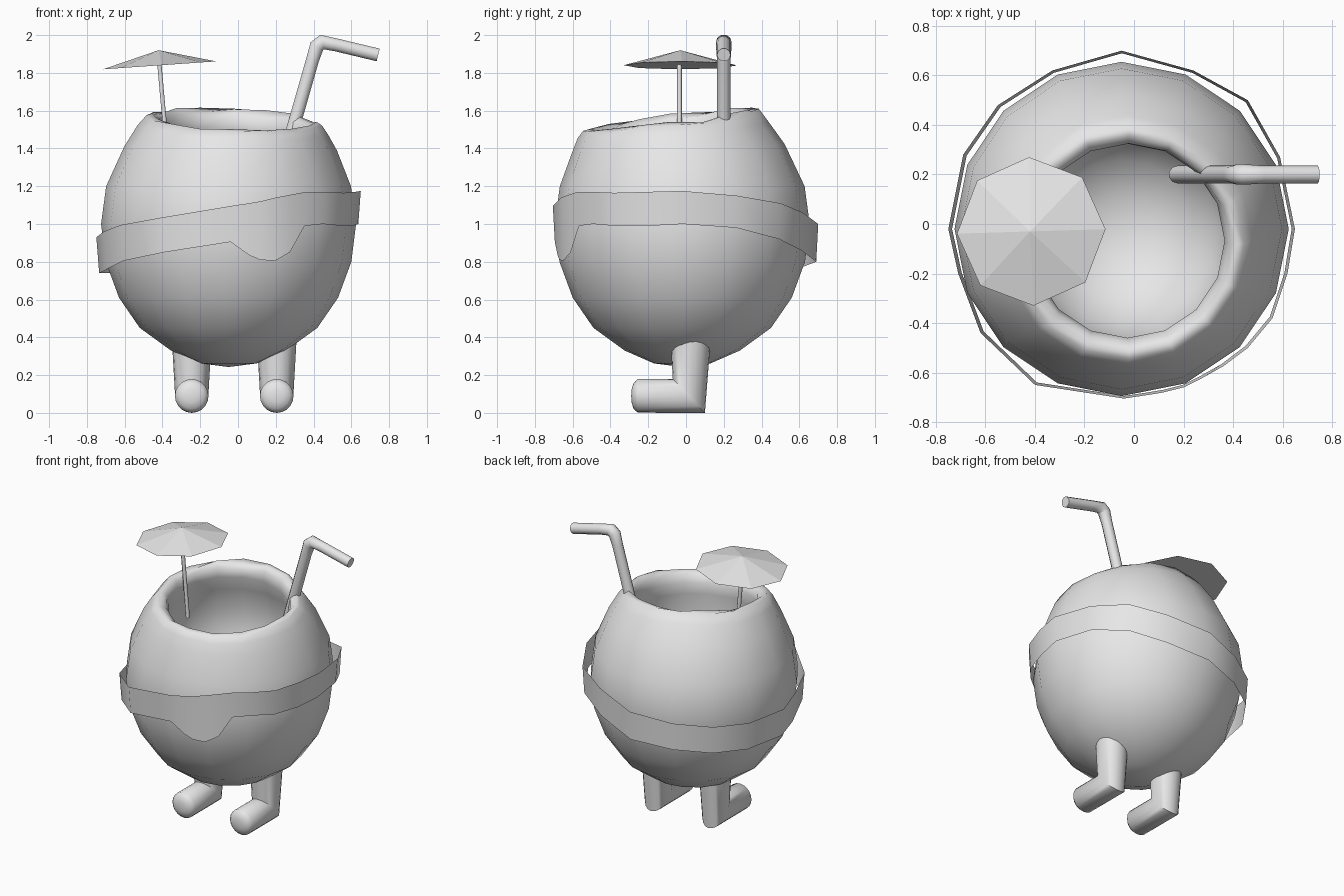
import bpy
import bmesh
import math
import random
from mathutils import Vector

if "Cube" in bpy.data.objects:
    bpy.data.objects.remove(bpy.data.objects["Cube"])
random.seed(4)

GREY = (0.8, 0.8, 0.8, 1.0)
mat = bpy.data.materials.new("light grey")
mat.use_nodes = True
mat.diffuse_color = GREY
mat.node_tree.nodes["Principled BSDF"].inputs["Base Color"].default_value = GREY


def finish(name, bm, smooth_angle=50, fix_normals=True):
    """Turn a bmesh into a named, coloured object."""
    if fix_normals:
        bmesh.ops.recalc_face_normals(bm, faces=bm.faces[:])
    me = bpy.data.meshes.new(name)
    bm.to_mesh(me)
    bm.free()
    me.materials.append(mat)
    ob = bpy.data.objects.new(name, me)
    bpy.context.scene.collection.objects.link(ob)
    if smooth_angle:
        bpy.ops.object.select_all(action='DESELECT')
        bpy.context.view_layer.objects.active = ob
        ob.select_set(True)
        bpy.ops.object.shade_smooth_by_angle(angle=math.radians(smooth_angle))


def skin(bm, rings, start=None, end=None):
    """Bridge rings of points; optional end points close the ends."""
    vs = [[bm.verts.new(p) for p in r] for r in rings]
    n = len(vs[0])
    for a, b in zip(vs, vs[1:]):
        for i in range(n):
            j = (i + 1) % n
            bm.faces.new((a[i], a[j], b[j], b[i]))
    for ring, tip in ((vs[0], start), (vs[-1], end)):
        if tip is not None:
            t = bm.verts.new(tip)
            for i in range(n):
                bm.faces.new((ring[i], ring[(i + 1) % n], t))


def tube(name, points, radius, resolution=3):
    """Round capped tube along a path of (x, y, z, radius factor)."""
    cu = bpy.data.curves.new(name, 'CURVE')
    cu.dimensions = '3D'
    cu.bevel_depth = radius
    cu.bevel_resolution = resolution
    cu.use_fill_caps = True
    sp = cu.splines.new('POLY')
    sp.points.add(len(points) - 1)
    for p, (x, y, z, factor) in zip(sp.points, points):
        p.co = (x, y, z, 1)
        p.radius = factor
    cu.materials.append(mat)
    ob = bpy.data.objects.new(name, cu)
    bpy.context.scene.collection.objects.link(ob)


# Hollow shell: (radius, height, rim influence, roughness), outside then inside
PROFILE = [
    (0.15, 0.262, 0, 0), (0.305, 0.33, 0, 0), (0.47, 0.45, 0, 0),
    (0.580, 0.61, 0, 0), (0.650, 0.80, 0, 0), (0.675, 1.0, 0, 0),
    (0.648, 1.2, 0, 0), (0.563, 1.40, 0.35, 0), (0.505, 1.497, 0.8, 0.008),
    (0.465, 1.545, 1, 0.012), (0.435, 1.550, 1, 0.014), (0.405, 1.525, 1, 0.012),
    (0.392, 1.47, 0.8, 0.006), (0.415, 1.38, 0.5, 0), (0.445, 1.23, 0.3, 0),
    (0.435, 1.08, 0.2, 0), (0.38, 0.92, 0.1, 0), (0.28, 0.80, 0, 0),
    (0.14, 0.73, 0, 0),
]
SEG = 16
rings = []
for r, z, w, rough in PROFILE:
    cx, cy = -0.05 + 0.03 * w, -0.02 - 0.06 * w
    ring = []
    for i in range(SEG):
        a = math.tau * i / SEG
        dx, dy = r * math.cos(a), r * math.sin(a)
        bump = random.uniform(-rough, rough)
        ring.append((cx + dx, cy + dy, z + w * (0.12 * dy - 0.05 * dx) + bump))
    rings.append(ring)
bm = bmesh.new()
skin(bm, rings, (-0.05, -0.02, 0.243), (-0.05, -0.02, 0.71))
finish("shell", bm, 180)

# Tilted sash with a drooping flap at the front: x, y, bottom, top
SASH = [
    (-0.05, 0.70, 0.80, 1.00), (0.24, 0.62, 0.86, 1.06), (0.46, 0.50, 0.92, 1.11),
    (0.59, 0.27, 0.98, 1.15), (0.65, -0.02, 1.00, 1.175), (0.62, -0.20, 0.99, 1.17),
    (0.56, -0.38, 0.99, 1.165), (0.46, -0.50, 1.00, 1.17), (0.36, -0.575, 0.99, 1.17),
    (0.28, -0.62, 0.85, 1.155), (0.20, -0.66, 0.805, 1.14), (0.12, -0.68, 0.81, 1.12),
    (0.06, -0.69, 0.835, 1.11), (-0.04, -0.705, 0.905, 1.095), (-0.40, -0.65, 0.85, 1.035),
    (-0.62, -0.44, 0.805, 0.995), (-0.71, -0.20, 0.76, 0.96), (-0.75, -0.02, 0.74, 0.93),
    (-0.69, 0.28, 0.74, 0.93), (-0.55, 0.48, 0.75, 0.94), (-0.33, 0.62, 0.77, 0.96),
]
bm = bmesh.new()
skin(bm, [[(x * 0.98, y * 0.985, lo) for x, y, lo, hi in SASH],
          [(x, y, hi) for x, y, lo, hi in SASH]])
finish("sash", bm, fix_normals=False)

# Bent legs with mitred heels and rounded toes
angles = [math.tau * i / 20 for i in range(20)]
for name, cx in (("left_leg", 0.205), ("right_leg", -0.245)):
    rings = []
    for y, r in ((-0.288, 0.035), (-0.278, 0.068), (-0.255, 0.089)):
        rings.append([(cx + r * math.cos(a), y, 0.09 + r * math.sin(a)) for a in angles])
    rings.append([(cx + 0.088 * math.cos(a), 0.015 - 0.085 * math.sin(a),
                   0.09 + 0.09 * math.sin(a)) for a in angles])
    rings.append([(cx + 0.108 * math.cos(a), 0.025 - 0.11 * math.sin(a), 0.44)
                  for a in angles])
    bm = bmesh.new()
    skin(bm, rings, (cx, -0.29, 0.09), (cx, 0.025, 0.45))
    finish(name, bm)

# Drinking straw, slightly swollen at its bend
tube("straw", [(0.175, 0.20, 1.10, 1), (0.395, 0.20, 1.87, 1), (0.417, 0.20, 1.94, 1.15),
               (0.445, 0.20, 1.963, 1.15), (0.52, 0.20, 1.948, 1),
               (0.742, 0.20, 1.895, 1)], 0.036)

# Paper parasol on a thin stick
tube("parasol_stick", [(-0.368, -0.035, 1.30, 1), (-0.42, -0.035, 1.89, 1)], 0.013, 1)
hub = Vector((-0.415, -0.03, 1.84))
rim = []
for i in range(8):
    a = math.tau * i / 8 + 0.03
    rim.append(hub + Vector((math.cos(a), math.sin(a), 0.07 * math.cos(a))) * 0.3)
bm = bmesh.new()
skin(bm, [rim], hub, hub + Vector((-0.005, 0, 0.08)))
finish("parasol_canopy", bm, 0)
